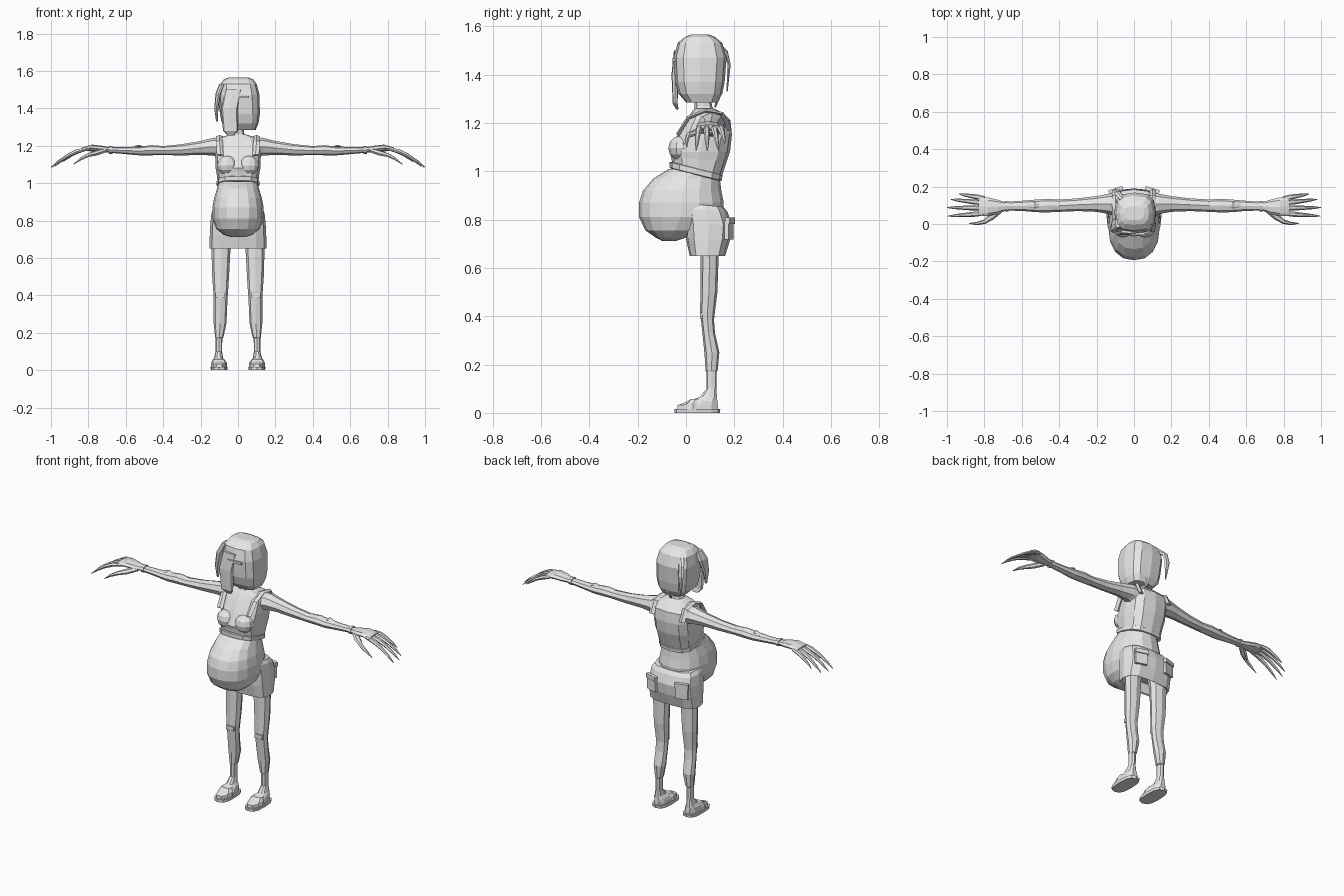
import bpy, bmesh, math
from mathutils import Vector, Matrix

grey = bpy.data.materials.new("plain grey")
grey.diffuse_color = (0.8, 0.8, 0.8, 1)


def finish(name, bm, mirror=False):
    bmesh.ops.recalc_face_normals(bm, faces=bm.faces)
    me = bpy.data.meshes.new(name)
    bm.to_mesh(me)
    bm.free()
    me.materials.append(grey)
    ob = bpy.data.objects.new(name, me)
    bpy.context.collection.objects.link(ob)
    if mirror:
        ob.modifiers.new("mirror", 'MIRROR').use_mirror_merge = False
    return ob


def skin(name, rings, mirror=False, caps=True):
    """Join rings of points into a closed surface."""
    bm = bmesh.new()
    vs = [[bm.verts.new(p) for p in r] for r in rings]
    n = len(vs[0])
    for a, b in zip(vs, vs[1:]):
        for i in range(n):
            j = (i + 1) % n
            bm.faces.new((a[i], a[j], b[j], b[i]))
    if caps:
        bm.faces.new(vs[0])
        bm.faces.new(vs[-1])
    return finish(name, bm, mirror)


def sq(v, e):
    return math.copysign(abs(v) ** e, v)


def stack(name, rows, n=12, e=0.8, mirror=False, caps=True):
    """Loft of level outlines: z, x0, x1, y0, y1 and an optional fore-aft tilt."""
    rings = []
    for row in rows:
        z, x0, x1, y0, y1 = row[:5]
        tilt = row[5] if len(row) > 5 else 0
        ring = []
        for i in range(n):
            a = math.tau * i / n
            y = sq(math.sin(a), e) * (y1 - y0) / 2
            ring.append(((x0 + x1) / 2 + sq(math.cos(a), e) * (x1 - x0) / 2,
                         (y0 + y1) / 2 + y, z + tilt * y))
        rings.append(ring)
    return skin(name, rings, mirror, caps)


def tube(name, pts, radii, n=8, mirror=False, up=(0, 0, 1)):
    """Tube along points; each radius is (sideways, upwards)."""
    P = [Vector(p) for p in pts]
    rings = []
    for i, p in enumerate(P):
        t = (P[min(i + 1, len(P) - 1)] - P[max(i - 1, 0)]).normalized()
        s = t.cross(Vector(up)).normalized()
        u = s.cross(t)
        a, b = radii[i]
        rings.append([p + s * a * math.cos(math.tau * k / n) + u * b * math.sin(math.tau * k / n)
                      for k in range(n)])
    return skin(name, rings, mirror)


def box(name, loc, size, rot_z=0, mirror=False):
    bm = bmesh.new()
    bmesh.ops.create_cube(bm, size=1, matrix=Matrix.Translation(loc)
                          @ Matrix.Rotation(rot_z, 4, 'Z') @ Matrix.Diagonal((*size, 1)))
    return finish(name, bm, mirror)


# Hair and head
stack("hair_cap", [
    (1.285, -.05, .095, .0, .13), (1.32, -.085, .11, -.03, .15), (1.37, -.095, .117, -.045, .16),
    (1.47, -.105, .115, -.05, .168), (1.53, -.095, .10, -.035, .15), (1.555, -.075, .08, -.005, .12),
    (1.565, -.05, .055, .02, .095)], e=0.65)
stack("front_hair_panel", [
    (1.255, -.055, -.02, -.04, -.03), (1.28, -.08, .0, -.055, -.035),
    (1.40, -.09, .0, -.06, -.03), (1.50, -.07, .02, -.05, -.01)], n=8, e=0.5)
stack("side_hair_strand", [
    (1.33, -.117, -.108, -.035, -.02), (1.40, -.127, -.105, -.045, .0),
    (1.48, -.12, -.09, -.045, .03), (1.53, -.10, -.07, -.02, .03)], n=8)
tube("loose_strand_back", [(-.06, .13, 1.52), (-.085, .165, 1.49), (-.09, .178, 1.44), (-.085, .17, 1.33)],
     [(.02, .012), (.02, .01), (.018, .008), (.004, .003)], n=6, up=(0, 1, 0))
tube("nape_strand", [(.02, .13, 1.36), (.02, .135, 1.31), (.015, .12, 1.265)],
     [(.03, .012), (.025, .01), (.006, .004)], n=6, up=(0, 1, 0))
box("fringe_edge", (.015, -.052, 1.46), (.09, .012, .012))
stack("neck", [(1.23, -.045, .045, .03, .125), (1.27, -.032, .032, .036, .108),
               (1.33, -.03, .03, .035, .10)], n=8)

# Torso
stack("tank_top", [
    (.995, -.108, .108, -.055, .145, -.25), (1.05, -.114, .114, -.062, .168, -.1),
    (1.08, -.120, .120, -.068, .182), (1.15, -.122, .122, -.035, .19), (1.21, -.120, .120, 0, .184),
    (1.24, -.105, .105, .02, .155), (1.26, -.045, .045, .035, .115)], e=0.7)
stack("top_hem_band", [
    (.985, -.108, .108, -.06, .142, -.25), (.988, -.114, .114, -.068, .148, -.25),
    (1.01, -.114, .114, -.068, .151, -.25), (1.013, -.106, .106, -.058, .145, -.25)], e=0.7)
stack("abdomen", [
    (1.01, -.104, .104, -.07, .14), (.97, -.112, .112, -.135, .14), (.92, -.128, .128, -.178, .146),
    (.87, -.137, .137, -.194, .156), (.81, -.137, .137, -.194, .15), (.755, -.116, .116, -.168, .08),
    (.725, -.08, .08, -.125, .0), (.712, -.04, .04, -.10, -.04)], n=16, e=0.88)

bm = bmesh.new()
bmesh.ops.create_uvsphere(bm, u_segments=10, v_segments=6, radius=1,
                          matrix=Matrix.Translation((.058, -.025, 1.095)) @ Matrix.Diagonal((.056, .048, .052, 1)))
finish("bust", bm, True)
tube("shoulder_straps", [(.095, -.035, 1.15), (.10, .01, 1.222), (.098, .08, 1.25), (.10, .15, 1.238), (.10, .18, 1.17)],
     [(.018, .008)] * 5, n=4, mirror=True, up=(0, .3, 1))

# Shorts with a hollow hem and rear pockets
stack("shorts", [
    (.86, -.130, .130, .0, .155, -.1), (.84, -.142, .142, -.01, .172, -.1), (.78, -.148, .148, -.005, .19),
    (.72, -.151, .151, .0, .184), (.65, -.153, .153, .015, .162), (.655, -.144, .144, .022, .154),
    (.72, -.13, .13, .02, .16)], e=0.65)
box("rear_pockets", (.098, .178, .755), (.07, .016, .075), -.3, True)
box("pocket_flaps", (.098, .182, .795), (.078, .02, .025), -.3, True)

# Legs
stack("legs", [
    (.74, .03, .145, .045, .15), (.65, .04, .142, .06, .135), (.50, .048, .138, .06, .13),
    (.42, .053, .132, .058, .12), (.385, .056, .13, .062, .116), (.33, .058, .13, .068, .12),
    (.25, .062, .13, .076, .138), (.175, .078, .122, .081, .131), (.172, .084, .12, .084, .127),
    (.05, .085, .12, .084, .126)], n=8, e=0.85, mirror=True)
box("knee_patches", (.094, .062, .40), (.05, .01, .025), 0, True)

# Feet and sandals
stack("sandal_soles", [(0, .055, .145, -.048, .14), (.016, .055, .147, -.048, .142)], e=0.7, mirror=True)
stack("feet", [
    (.016, .062, .14, -.04, .135), (.032, .062, .14, -.038, .135), (.05, .068, .137, .01, .132),
    (.065, .08, .128, .055, .13), (.10, .085, .12, .084, .126)], n=10, mirror=True)
stack("sandal_straps", [
    (.016, .057, .145, -.005, .06), (.04, .06, .143, .0, .06), (.058, .072, .134, .02, .06)],
    n=8, e=0.6, mirror=True)

# Arms
tube("arms", [
    (.07, .10, 1.185), (.13, .108, 1.195), (.20, .107, 1.188), (.30, .103, 1.178), (.40, .098, 1.174),
    (.46, .098, 1.176), (.52, .097, 1.172), (.60, .097, 1.174), (.69, .095, 1.178)],
    [(.065, .055), (.055, .048), (.042, .037), (.034, .03), (.033, .024), (.036, .027),
     (.034, .024), (.027, .019), (.023, .015)], mirror=True)
tube("wristbands", [(.672, .095, 1.178), (.69, .095, 1.178)], [(.028, .021)] * 2, mirror=True)
tube("forearm_patches", [(.50, .10, 1.19), (.53, .10, 1.2), (.57, .10, 1.19)],
     [(.01, .004), (.018, .006), (.01, .004)], n=6, mirror=True)

# Hands, with long drooping fingers
tube("palms", [(.685, .095, 1.178), (.73, .092, 1.182), (.78, .092, 1.188), (.83, .094, 1.182)],
     [(.022, .014), (.038, .018), (.05, .018), (.052, .01)], mirror=True)
fingers = {"little": (.138, .935, .16, 1.115), "ring": (.112, .98, .132, 1.09),
           "middle": (.085, 1.0, .088, 1.085), "index": (.056, .995, .042, 1.085)}
for label, (y0, x1, y1, z1) in fingers.items():
    pts, rad = [], []
    for t, r in ((0, .011), (.3, .014), (.55, .011), (.8, .008), (1, .002)):
        pts.append((.80 + (x1 - .80) * t, y0 + (y1 - y0) * t, 1.184 - (1.184 - z1) * t ** 1.7))
        rad.append((r, r * .85))
    tube(label + "_fingers", pts, rad, n=6, mirror=True)
tube("thumbs", [(.715, .075, 1.175), (.76, .04, 1.16), (.80, .012, 1.15), (.84, .003, 1.13), (.88, .003, 1.10)],
     [(.016, .013), (.018, .014), (.012, .011), (.009, .008), (.002, .002)], n=6, mirror=True)
